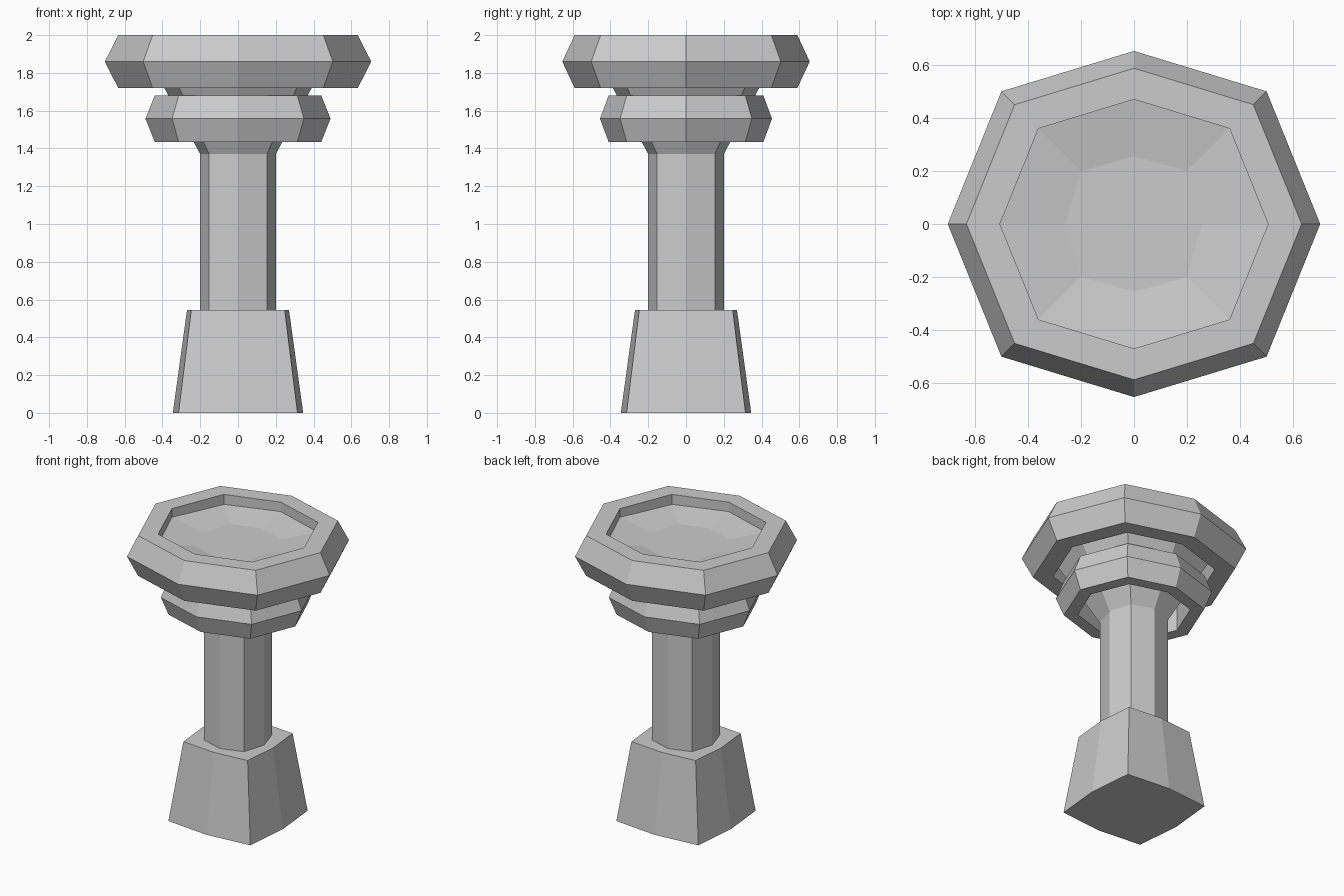
import bpy, bmesh

if "Cube" in bpy.data.objects:
    bpy.data.objects.remove(bpy.data.objects["Cube"])

# Eight-sided section: reach along x, along y, and corner offset on the diagonals
def octagon(x, y, d, z):
    return [(x, 0, z), (d, d, z), (0, y, z), (-d, d, z),
            (-x, 0, z), (-d, -d, z), (0, -y, z), (d, -d, z)]

# Skin a stack of sections; loop=True joins last to first (hollow ring)
def loft(name, sections, loop=False):
    bm = bmesh.new()
    rings = [[bm.verts.new(p) for p in octagon(*s)] for s in sections]
    pairs = list(zip(rings, rings[1:]))
    if loop:
        pairs.append((rings[-1], rings[0]))
    else:
        bm.faces.new(rings[0])
        bm.faces.new(rings[-1])
    for a, b in pairs:
        for i in range(8):
            j = (i + 1) % 8
            bm.faces.new((a[i], a[j], b[j], b[i]))
    bmesh.ops.recalc_face_normals(bm, faces=bm.faces)
    mesh = bpy.data.meshes.new(name)
    bm.to_mesh(mesh)
    bm.free()
    obj = bpy.data.objects.new(name, mesh)
    bpy.context.collection.objects.link(obj)
    return obj

# Hollow ring with a bevelled outer edge
def collar(name, scale, z0, z1):
    def section(k, z):
        return (0.705 * k * scale, 0.655 * k * scale, 0.502 * k * scale, z)
    loft(name, [section(0.9, z0), section(1.0, (z0 + z1) / 2), section(0.9, z1),
                section(0.72, z1), section(0.72, z0)], loop=True)

# Tapered, nearly square base
loft("base", [(0.345, 0.345, 0.315, 0), (0.27, 0.27, 0.247, 0.545)])

# Shaft flaring into a shallow dished basin
loft("shaft_and_basin", [(0.2, 0.2, 0.153, 0.54), (0.2, 0.2, 0.153, 1.37),
                         (0.51, 0.505, 0.41, 1.94), (0.26, 0.257, 0.2, 1.90)])

# Rings around the flare
collar("rim", 1.0, 1.72, 2.0)
collar("lower_ring", 0.695, 1.435, 1.68)
